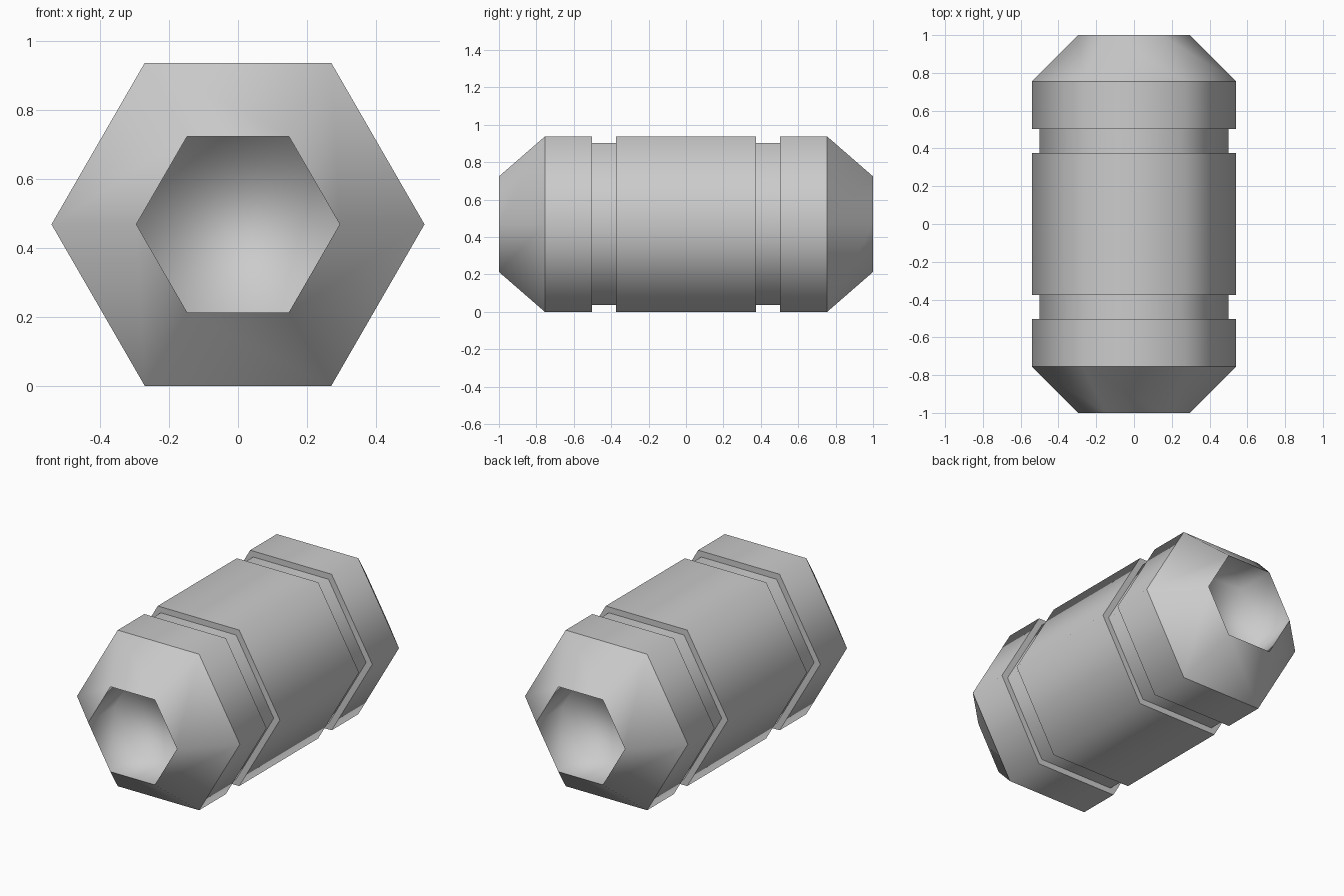
import bpy, bmesh, math

if "Cube" in bpy.data.objects:
    bpy.data.objects.remove(bpy.data.objects["Cube"])

R, GROOVE_R, END_R = 0.541, 0.50, 0.295
CENTRE_Z = R * math.sin(math.pi / 3)

# Half profile from the middle out to the end recess: (radius, y, sharp ring)
half = [(R, 0.375, True), (GROOVE_R, 0.375, True), (GROOVE_R, 0.502, True),
        (R, 0.502, True), (R, 0.755, True), (END_R, 1.0, True),
        (END_R, 0.75, False)]
profile = [(r, -y, s) for r, y, s in reversed(half)] + half

bm = bmesh.new()


def hex_ring(r, y):
    return [bm.verts.new((r * math.cos(i * math.pi / 3), y,
                          CENTRE_Z + r * math.sin(i * math.pi / 3)))
            for i in range(6)]


# Grooved hexagonal shell with tapered ends and socket walls
rings = [hex_ring(r, y) for r, y, _ in profile]
for a, b in zip(rings, rings[1:]):
    for i in range(6):
        j = (i + 1) % 6
        bm.faces.new((a[i], a[j], b[j], b[i]))

# Socket floors
bm.faces.new(rings[0])
bm.faces.new(rings[-1])
bmesh.ops.recalc_face_normals(bm, faces=bm.faces[:])

# Soft shading around the hexagon, crisp edges at each ring
for f in bm.faces:
    f.smooth = True
for ring, (_, _, sharp) in zip(rings, profile):
    if sharp:
        for i in range(6):
            bm.edges.get((ring[i], ring[(i + 1) % 6])).smooth = False

mesh = bpy.data.meshes.new("hex_canister_body")
bm.to_mesh(mesh)
bm.free()
body = bpy.data.objects.new("hex_canister_body", mesh)
bpy.context.collection.objects.link(body)
